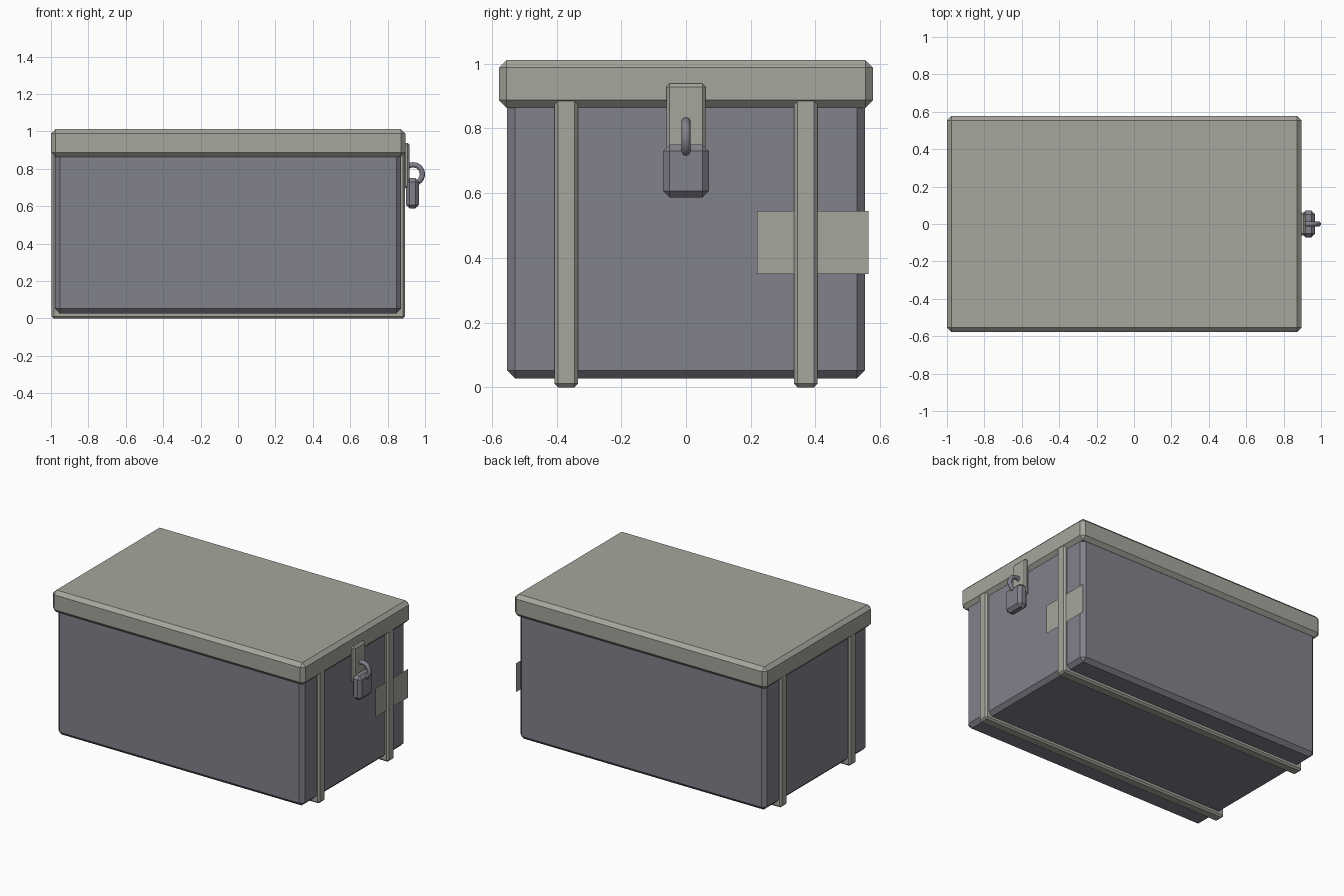
import bpy, bmesh, math

if "Cube" in bpy.data.objects:
    bpy.data.objects.remove(bpy.data.objects["Cube"])


def material(name, rgb):
    m = bpy.data.materials.new(name)
    m.diffuse_color = (*rgb, 1)
    m.use_nodes = True
    m.node_tree.nodes["Principled BSDF"].inputs["Base Color"].default_value = m.diffuse_color
    return m


slate = material("slate", (0.22, 0.22, 0.26))
pale = material("pale_metal", (0.38, 0.38, 0.34))


def box(name, lo, hi, chamfer, mat):
    """Axis-aligned box between two corners with one-step chamfered edges."""
    bm = bmesh.new()
    bmesh.ops.create_cube(bm, size=1)
    for v in bm.verts:
        for i in range(3):
            v.co[i] = lo[i] if v.co[i] < 0 else hi[i]
    if chamfer:
        bmesh.ops.bevel(bm, geom=bm.edges[:], offset=chamfer, segments=1,
                        profile=0.5, affect='EDGES', offset_type='OFFSET')
    me = bpy.data.meshes.new(name)
    bm.to_mesh(me)
    bm.free()
    ob = bpy.data.objects.new(name, me)
    bpy.context.collection.objects.link(ob)
    me.materials.append(mat)
    return ob


# Chest body and overhanging lid
box("chest_body", (-0.978, -0.553, 0.027), (0.872, 0.553, 0.895), 0.025, slate)
box("lid", (-1.0, -0.578, 0.863), (0.895, 0.578, 1.012), 0.024, pale)

# Two bands wrapping the ends and the underside
for side, y in (("front", -0.37), ("back", 0.37)):
    box(side + "_band", (-0.996, y - 0.036, 0), (0.893, y + 0.036, 0.9), 0.011, pale)

# Thin blank label plate on the right end
bpy.ops.mesh.primitive_plane_add(size=1, location=(0.88, 0.392, 0.447),
                                 rotation=(0, math.pi / 2, 0))
plate = bpy.context.object
plate.name = "label_plate"
plate.scale = (0.195, 0.345, 1)
plate.data.materials.append(pale)

# Hasp and padlock
box("hasp", (0.885, -0.061, 0.695), (0.917, 0.061, 0.938), 0.01, pale)
box("padlock_body", (0.898, -0.071, 0.587), (0.968, 0.071, 0.75), 0.02, slate)

# Padlock shackle
bpy.ops.mesh.primitive_torus_add(major_segments=24, minor_segments=10,
                                 major_radius=0.05, minor_radius=0.014,
                                 location=(0.936, 0, 0.771),
                                 rotation=(math.pi / 2, 0, 0))
shackle = bpy.context.object
shackle.name = "padlock_shackle"
shackle.data.materials.append(slate)
bpy.ops.object.shade_smooth()
